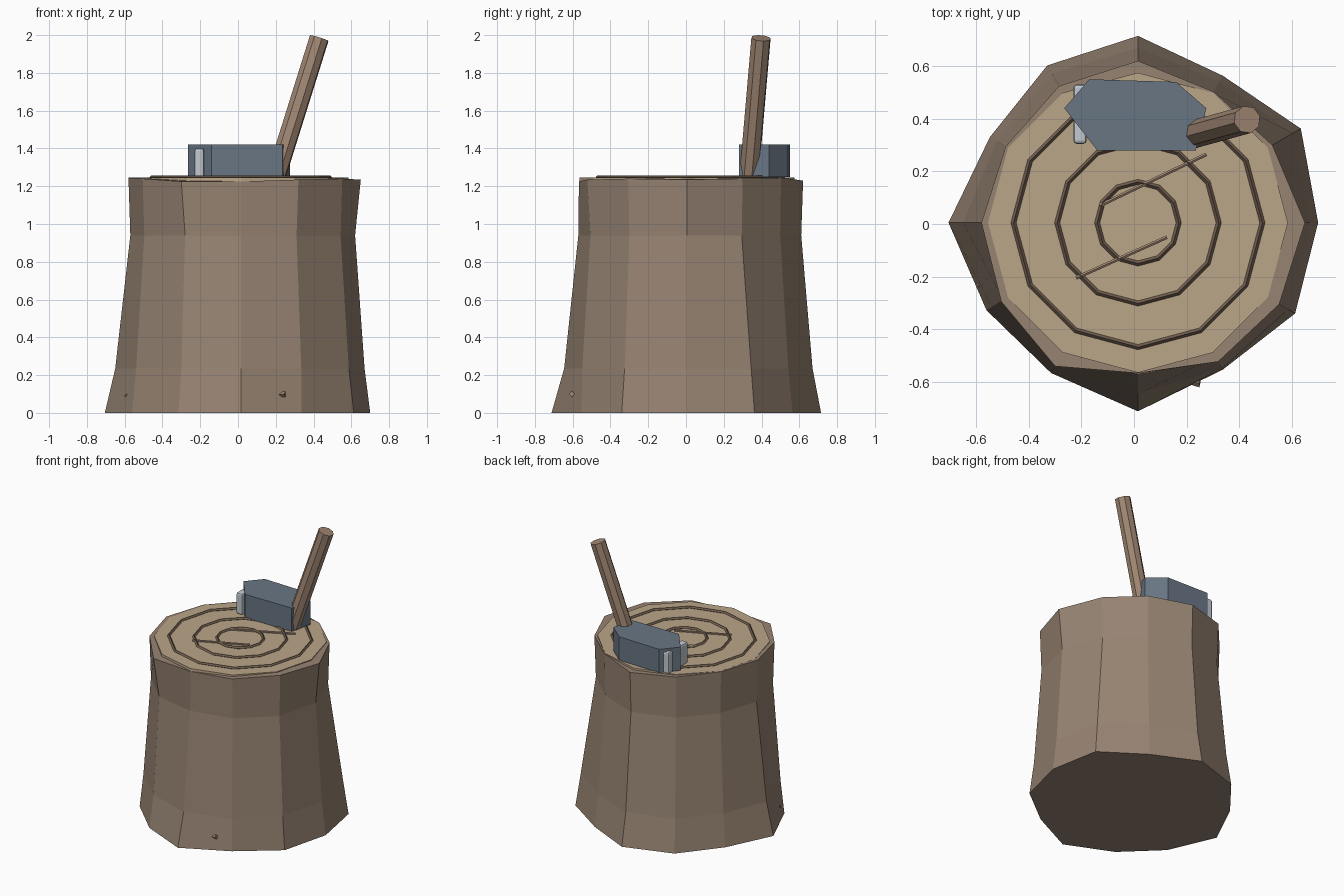
import bpy, bmesh, math
from mathutils import Vector

if "Cube" in bpy.data.objects:
    bpy.data.objects.remove(bpy.data.objects["Cube"])

CX, CY = 0.015, 0.005


def material(name, rgb):
    m = bpy.data.materials.new(name)
    m.diffuse_color = (*rgb, 1)
    m.use_nodes = True
    m.node_tree.nodes["Principled BSDF"].inputs["Base Color"].default_value = m.diffuse_color
    return m


BARK = material("bark", (0.31, 0.23, 0.17))
WOOD = material("cut_wood", (0.50, 0.38, 0.25))
RING = material("ring_wood", (0.16, 0.11, 0.075))
HANDLE = material("handle_wood", (0.35, 0.24, 0.17))
STEEL = material("steel", (0.14, 0.18, 0.23))
EDGE = material("bright_edge", (0.55, 0.60, 0.65))


def loft(name, rings, mat):
    """Join equal-length point rings with quads and cap both ends."""
    bm = bmesh.new()
    vs = [[bm.verts.new(p) for p in ring] for ring in rings]
    n = len(vs[0])
    for a, b in zip(vs, vs[1:]):
        for i in range(n):
            j = (i + 1) % n
            bm.faces.new((a[i], a[j], b[j], b[i]))
    bm.faces.new(vs[0][::-1])
    bm.faces.new(vs[-1])
    bmesh.ops.recalc_face_normals(bm, faces=bm.faces)
    me = bpy.data.meshes.new(name)
    bm.to_mesh(me)
    bm.free()
    ob = bpy.data.objects.new(name, me)
    bpy.context.collection.objects.link(ob)
    me.materials.append(mat)
    return ob


def rod(name, a, b, r1, r2, sides, mat):
    a, b = Vector(a), Vector(b)
    d = b - a
    bpy.ops.mesh.primitive_cone_add(vertices=sides, radius1=r1, radius2=r2, depth=d.length,
                                    location=(a + b) / 2,
                                    rotation=d.to_track_quat('Z', 'Y').to_euler())
    ob = bpy.context.object
    ob.name = name
    ob.data.materials.append(mat)
    return ob


# stump: twelve uneven sides, flared foot
radii = [
    (0.685, 0.715, 0.645, 0.710, 0.690, 0.650, 0.720, 0.665, 0.660, 0.717, 0.645, 0.690),
    (0.655, 0.680, 0.620, 0.665, 0.655, 0.620, 0.665, 0.640, 0.630, 0.650, 0.640, 0.660),
    (0.605, 0.580, 0.570, 0.605, 0.590, 0.570, 0.585, 0.590, 0.590, 0.575, 0.590, 0.610),
    (0.635, 0.590, 0.575, 0.615, 0.600, 0.580, 0.595, 0.600, 0.630, 0.572, 0.610, 0.620),
]
rim_z = (1.235, 1.24, 1.245, 1.23, 1.24, 1.245, 1.245, 1.24, 1.225, 1.225, 1.235, 1.24)
rings = []
for level, rs in enumerate(radii):
    ring = []
    for k, r in enumerate(rs):
        t = math.radians(30 * k)
        z = (0, 0.235, 0.94, rim_z[k])[level]
        ring.append((CX + r * math.cos(t), CY + r * math.sin(t), z))
    rings.append(ring)
loft("stump", rings, BARK)

# pale cut face
rod("cut_face", (CX, CY, 1.215), (CX, CY, 1.245), 0.57, 0.57, 12, WOOD).rotation_euler.z = 0

# growth rings
for i, r in enumerate((0.155, 0.307, 0.473)):
    bpy.ops.mesh.primitive_torus_add(major_segments=12, minor_segments=4, major_radius=r,
                                     minor_radius=0.01, location=(CX, CY, 1.248))
    bpy.context.object.name = f"growth_ring_{i + 1}"
    bpy.context.object.data.materials.append(RING)

# cracks across the cut face
for i, (a, b) in enumerate((((-0.13, 0.07), (0.275, 0.265)), ((-0.22, -0.205), (0.125, -0.05)))):
    rod(f"crack_{i + 1}", (*a, 1.25), (*b, 1.25), 0.008, 0.008, 6, HANDLE)

# tiny bark splinters at the foot
rod("front_splinter", (0.17, -0.595, 0.09), (0.25, -0.605, 0.10), 0.002, 0.016, 4, BARK)
rod("left_splinter", (-0.57, -0.20, 0.11), (-0.59, -0.235, 0.09), 0.002, 0.012, 4, BARK)

# axe head: six-sided block
outline = [(-0.265, 0.44), (-0.14, 0.28), (0.235, 0.28), (0.275, 0.44), (0.16, 0.54), (-0.17, 0.55)]
loft("axe_head", [[(x, y, z) for x, y in outline] for z in (1.25, 1.42)], STEEL)

# bright cutting edge with rounded uprights
x0, x1, y0, y1 = -0.23, -0.18, 0.305, 0.53
corners = ((x0, y0), (x1, y0), (x1, y1), (x0, y1))
edge = loft("cutting_edge", [[(x, y, z) for x, y in corners] for z in (1.245, 1.40)], EDGE)
bev = edge.modifiers.new("round", 'BEVEL')
bev.width = 0.012
bev.segments = 2

# leaning handle
rod("axe_handle", (0.205, 0.335, 1.265), (0.43, 0.397, 1.984), 0.053, 0.053, 8, HANDLE)
